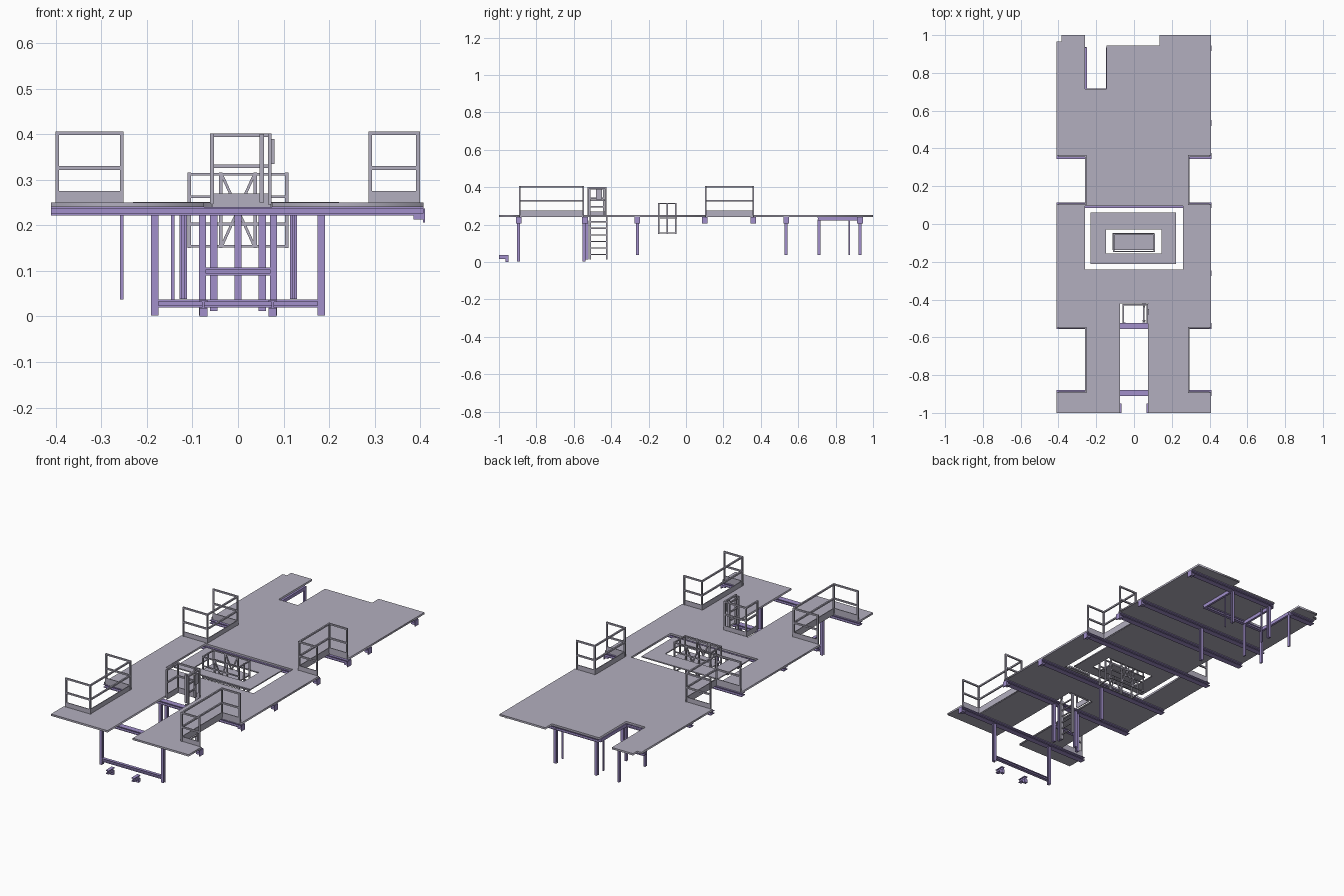
import bpy, bmesh, math
from mathutils import Vector

cube = bpy.data.objects.get("Cube")
if cube:
    bpy.data.objects.remove(cube, do_unlink=True)


def material(name, rgb):
    m = bpy.data.materials.new(name)
    m.use_nodes = True
    col = (*rgb, 1)
    m.diffuse_color = col
    m.node_tree.nodes["Principled BSDF"].inputs["Base Color"].default_value = col
    return m


GREY = material("lavender grey", (0.45, 0.43, 0.52))
PURPLE = material("steel purple", (0.36, 0.28, 0.60))


class Part:
    """Collects boxes and bars into one object."""

    def __init__(self, name, mat):
        self.name, self.mat, self.bm = name, mat, bmesh.new()

    def box(self, x0, x1, y0, y1, z0, z1):
        vs = bmesh.ops.create_cube(self.bm, size=1)["verts"]
        for v in vs:
            v.co = Vector((x0 if v.co.x < 0 else x1,
                           y0 if v.co.y < 0 else y1,
                           z0 if v.co.z < 0 else z1))

    def bar(self, a, b, t=0.008):
        a, b = Vector(a), Vector(b)
        d = b - a
        rot = d.to_track_quat('Z', 'Y')
        for v in bmesh.ops.create_cube(self.bm, size=1)["verts"]:
            c = v.co
            v.co = (a + b) / 2 + rot @ Vector((c.x * t, c.y * t, c.z * (d.length + t)))

    def i_beam(self, x0, x1, y, z0, z1, w=0.03, t=0.004):
        self.box(x0, x1, y - w / 2, y + w / 2, z1 - t, z1)
        self.box(x0, x1, y - w / 2, y + w / 2, z0, z0 + t)
        self.box(x0, x1, y - t / 2, y + t / 2, z0 + t, z1 - t)

    def h_leg(self, x, y, z0, z1, w=0.016, t=0.004):
        h = w / 2
        self.box(x - h, x + h, y - h, y - h + t, z0, z1)
        self.box(x - h, x + h, y + h - t, y + h, z0, z1)
        self.box(x - t / 2, x + t / 2, y - h + t, y + h - t, z0, z1)

    def finish(self):
        me = bpy.data.meshes.new(self.name)
        self.bm.to_mesh(me)
        self.bm.free()
        me.materials.append(self.mat)
        ob = bpy.data.objects.new(self.name, me)
        bpy.context.collection.objects.link(ob)


def rect(x0, x1, y0, y1):
    return [(x0, y0), (x1, y0), (x1, y1), (x0, y1)]


def plate(name, loops, z, half):
    """Flat slab; the loops after the first are openings."""
    cu = bpy.data.curves.new(name, 'CURVE')
    cu.dimensions, cu.fill_mode, cu.extrude = '2D', 'BOTH', half
    for pts in loops:
        s = cu.splines.new('POLY')
        s.points.add(len(pts) - 1)
        for p, (x, y) in zip(s.points, pts):
            p.co = (x, y, 0, 1)
        s.use_cyclic_u = True
    tmp = bpy.data.objects.new(name + "_outline", cu)
    bpy.context.collection.objects.link(tmp)
    dg = bpy.context.evaluated_depsgraph_get()
    me = bpy.data.meshes.new_from_object(tmp.evaluated_get(dg))
    bpy.data.objects.remove(tmp, do_unlink=True)
    me.materials.clear()
    me.materials.append(GREY)
    ob = bpy.data.objects.new(name, me)
    ob.location.z = z
    bpy.context.collection.objects.link(ob)


# Deck with side notches, entry slot and rear cut-outs
L, R, NL, NR = -0.41, 0.407, -0.255, 0.285
SIDE_NOTCHES = [(-0.89, -0.55), (0.105, 0.36)]
outline = [(L, -1), (-0.075, -1), (-0.075, -0.42), (0.075, -0.42), (0.075, -1), (R, -1)]
for a, b in SIDE_NOTCHES:
    outline += [(R, a), (NR, a), (NR, b), (R, b)]
outline += [(R, 1), (0.135, 1), (0.135, 0.945), (-0.145, 0.945), (-0.145, 0.715),
            (-0.26, 0.715), (-0.26, 1), (-0.385, 1), (-0.385, 0.965), (L, 0.965)]
for a, b in reversed(SIDE_NOTCHES):
    outline += [(L, b), (NL, b), (NL, a), (L, a)]
plate("deck", [outline, rect(-0.26, 0.26, -0.24, 0.095)], 0.245, 0.005)
plate("centre_platform", [rect(-0.23, 0.222, -0.213, 0.06),
                          rect(-0.147, 0.145, -0.155, -0.03)], 0.248, 0.003)
plate("centre_plate", [rect(-0.113, 0.107, -0.138, -0.048)], 0.235, 0.003)


# Railing panels around the notches
def panel(part, a, b, top=0.402, mid=0.326, toe=0.275):
    (ax, ay), (bx, by) = a, b
    for x, y in (a, b):
        part.bar((x, y, 0.252), (x, y, top))
    for z in (top, mid):
        part.bar((ax, ay, z), (bx, by, z))
    t = 0.002
    part.box(min(ax, bx) - t, max(ax, bx) + t, min(ay, by) - t, max(ay, by) + t, 0.24, toe)


for side, inner, outer in (("right", NL - 0.0, -0.397), ("left", NR + 0.005, 0.395)):
    for where, (a, b) in zip(("front", "rear"), SIDE_NOTCHES):
        p = Part(f"{where}_{side}_railing", GREY)
        panel(p, (outer, a), (inner, a))
        panel(p, (inner, a), (inner, b))
        panel(p, (inner, b), (outer, b))
        p.finish()

# Ladder enclosure and swing gate
p = Part("ladder_railing", GREY)
panel(p, (-0.057, -0.428), (0.07, -0.428), 0.398, 0.33, 0.27)
panel(p, (-0.057, -0.522), (-0.057, -0.428), 0.398, 0.33, 0.27)
p.bar((0.07, -0.522, 0.25), (0.07, -0.522, 0.398))
p.bar((0.07, -0.522, 0.398), (0.07, -0.428, 0.398))
p.finish()
p = Part("ladder_gate", GREY)
for y in (-0.515, -0.44):
    p.bar((0.052, y, 0.255), (0.052, y, 0.395), 0.01)
for z in (0.295, 0.34, 0.39):
    p.bar((0.052, -0.515, z), (0.052, -0.44, z), 0.007)
p.box(0.074, 0.08, -0.48, -0.45, 0.335, 0.39)
p.finish()

# Ladder
p = Part("ladder", GREY)
for y in (-0.512, -0.425):
    p.box(0.046, 0.061, y - 0.004, y + 0.004, 0.012, 0.24)
for i in range(6):
    z = 0.04 + i * 0.035
    p.bar((0.053, -0.512, z), (0.053, -0.425, z), 0.006)
p.finish()

# Braced box frame in the central opening
p = Part("braced_frame", GREY)
YS, LO, HI = (-0.146, -0.054), 0.154, 0.312
for y in YS:
    for z in (LO, 0.203, 0.263, HI):
        p.bar((-0.107, y, z), (0.107, y, z), 0.006)
    for x in (-0.107, -0.038, 0.038, 0.107):
        p.bar((x, y, LO), (x, y, HI), 0.007)
    for s in (-1, 1):
        p.bar((-0.036 * s, y, LO), (0.036 * s, y, HI), 0.006)
for x in (-0.107, 0.107):
    p.bar((x, -0.1, LO), (x, -0.1, HI), 0.007)
    for z in (LO, HI):
        p.bar((x, YS[0], z), (x, YS[1], z), 0.006)
p.finish()

# Cross beams with end brackets
ZB, ZT = 0.222, 0.24
p = Part("cross_beams", PURPLE)
for y in (-0.895, -0.54, -0.26, 0.1, 0.36, 0.535):
    p.i_beam(L, R, y, ZB, ZT)
p.i_beam(L, -0.265, 0.93, ZB, ZT)
p.i_beam(-0.14, R, 0.93, ZB, ZT)
for y in (-0.895, -0.54, -0.26, 0.1, 0.36, 0.535, 0.93):
    p.box(0.385, 0.408, y - 0.012, y + 0.012, 0.213, ZB)
    p.box(0.406, 0.41, y - 0.015, y + 0.015, 0.206, 0.237)
p.finish()

# Front portal and ladder portal
p = Part("front_portals", PURPLE)
for s in (-1, 1):
    p.h_leg(0.183 * s, -0.895, 0.002, ZB)
    p.h_leg(0.078 * s, -0.545, 0.002, ZB)
    p.h_leg(0.053 * s, -0.53, 0.012, ZB)
p.i_beam(-0.176, 0.176, -0.895, 0.02, 0.037, 0.016)
p.i_beam(-0.07, 0.07, -0.545, 0.09, 0.107, 0.016)
p.finish()

# Centre legs and rear frame
p = Part("centre_legs", PURPLE)
for y in (-0.26, 0.535):
    p.h_leg(0, y, 0.036, ZB)
p.finish()
p = Part("rear_frame", PURPLE)
for x in (-0.12, 0.122):
    p.h_leg(x, 0.93, 0.038, ZB)
    p.bar((x, 0.872, 0.042), (x, 0.872, ZT - 0.004), 0.007)
for x, y in ((-0.255, 0.93), (-0.255, 0.71), (-0.143, 0.71)):
    p.box(x - 0.004, x + 0.004, y - 0.008, y + 0.008, 0.037, ZB)
for x in (-0.255, -0.143, 0.122):
    p.box(x - 0.006, x + 0.006, 0.705, 0.935, ZB, ZT)
p.i_beam(-0.26, 0.128, 0.71, ZB, ZT, 0.016)
p.finish()

# Floor brackets at the entry
for name, s in (("right", -1), ("left", 1)):
    p = Part(f"{name}_floor_bracket", PURPLE)
    x = 0.076 * s
    p.box(x - 0.009, x + 0.009, -1, -0.95, 0.032, 0.036)
    p.box(x - 0.003, x + 0.003, -1, -0.95, 0.02, 0.032)
    p.box(x - 0.009, x + 0.009, -1, -0.95, 0.016, 0.02)
    p.box(x - 0.009, x + 0.009, -0.966, -0.95, 0, 0.016)
    p.finish()
